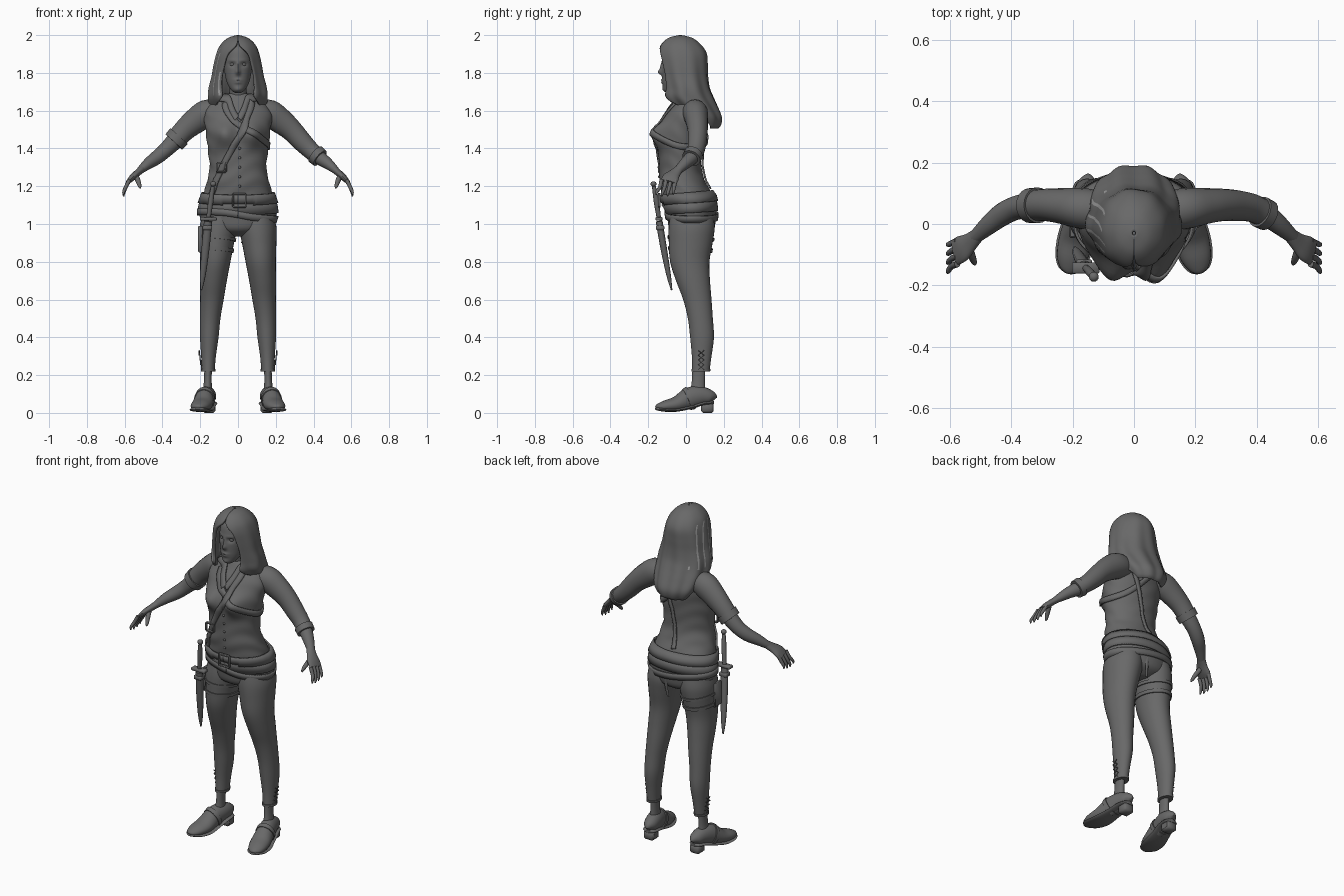
import bpy, bmesh, math
from mathutils import Vector
from mathutils.bvhtree import BVHTree

cube = bpy.data.objects.get("Cube")
if cube:
    bpy.data.objects.remove(cube)


def material(name, value):
    m = bpy.data.materials.new(name)
    m.use_nodes = True
    m.diffuse_color = (value, value, value, 1)
    m.node_tree.nodes["Principled BSDF"].inputs["Base Color"].default_value = m.diffuse_color
    return m


grey = material("dark grey", .14)
pale = material("pale grey", .32)


def finish(name, bm, thick=0):
    bmesh.ops.recalc_face_normals(bm, faces=bm.faces)
    mesh = bpy.data.meshes.new(name)
    bm.to_mesh(mesh)
    bm.free()
    mesh.materials.append(grey)
    mesh.polygons.foreach_set("use_smooth", [True] * len(mesh.polygons))
    mesh.set_sharp_from_angle(angle=math.radians(45))
    ob = bpy.data.objects.new(name, mesh)
    bpy.context.collection.objects.link(ob)
    if thick:
        mod = ob.modifiers.new("thickness", "SOLIDIFY")
        mod.thickness = thick
        mod.offset = 0
    return ob


def spline(pts, k):
    # smooth path through the given rows
    rows = []
    for i in range(len(pts) - 1):
        p, q, r, s = pts[max(i - 1, 0)], pts[i], pts[i + 1], pts[min(i + 2, len(pts) - 1)]
        for step in range(k):
            t = step / k
            rows.append([b + .5 * t * (c - a + t * (2 * a - 5 * b + 4 * c - d + t * (3 * (b - c) + d - a)))
                         for a, b, c, d in zip(p, q, r, s)])
    return rows + [list(pts[-1])]


def loft(name, pts, n=20, k=4, flat=False, side=(0, 1, 0), flip=1, bumps=(), fold=0):
    # rows are x, y, z, radius across, radius along the side axis
    rows, bm, rings = spline(pts, k), bmesh.new(), []
    for i, row in enumerate(rows):
        c = Vector(row[:3])
        a, b = Vector((1, 0, 0)), Vector((0, 1, 0))
        if not flat:
            t = (Vector(rows[min(i + 1, len(rows) - 1)][:3]) - Vector(rows[max(i - 1, 0)][:3])).normalized()
            b = Vector(side)
            b = (b - t * b.dot(t)).normalized()
            a = b.cross(t)
        ring = []
        for j in range(n):
            th = math.tau * j / n
            w = 1 + fold * math.sin(70 * c.z + 4 * math.sin(2 * th))
            v = c + w * (a * max(row[3], .001) * math.cos(th) + b * max(row[4], .001) * math.sin(th))
            if v.y < c.y:
                for bx, bz, sx, sz, amount in bumps:
                    v.y -= amount * math.exp(-((abs(v.x) - bx) / sx) ** 2 - ((v.z - bz) / sz) ** 2)
            v.x *= flip
            ring.append(bm.verts.new(v))
        rings.append(ring)
    for p, q in zip(rings, rings[1:]):
        for j in range(n):
            bm.faces.new((p[j], p[j - 1], q[j - 1], q[j]))
    bm.faces.new(rings[0])
    bm.faces.new(rings[-1])
    return finish(name, bm)


def mix(p, q, t):
    return [a + (b - a) * t for a, b in zip(p, q)]


def band(name, path, i, start, end, extra, **kw):
    # short sleeve hugging one stretch of a path
    ends = [mix(path[i], path[i + 1], t) for t in (start, end)]
    loft(name, [p[:3] + [p[3] + extra, p[4] + extra] for p in ends], k=1, **kw)


def ball(name, loc, size):
    bm = bmesh.new()
    bmesh.ops.create_uvsphere(bm, u_segments=16, v_segments=10, radius=1)
    for v in bm.verts:
        v.co = Vector(loc) + v.co * Vector(size)
    return finish(name, bm)


def box(name, loc, size):
    bm = bmesh.new()
    bmesh.ops.create_cube(bm, size=1)
    for v in bm.verts:
        v.co = Vector(loc) + v.co * Vector(size)
    bmesh.ops.bevel(bm, geom=bm.edges[:], offset=min(size) * .2, segments=1, affect="EDGES")
    return finish(name, bm)


# torso and hips
hips = loft("hips", [(0, .03, .935, .05, .06), (0, .03, .97, .16, .115), (0, .03, 1.03, .2, .128),
                     (0, .028, 1.09, .203, .132), (0, .02, 1.16, .18, .125)], 48, flat=True)
tunic = loft("tunic", [(0, .015, 1.1, .19, .135), (0, 0, 1.17, .178, .13), (0, -.02, 1.23, .163, .12),
                       (0, -.03, 1.3, .15, .112), (0, -.03, 1.4, .16, .115), (0, -.02, 1.5, .172, .115),
                       (0, 0, 1.58, .178, .105), (0, .02, 1.64, .145, .085), (0, .02, 1.67, .095, .068),
                       (0, .02, 1.69, .06, .055)], 64, 6, flat=True, fold=.012,
             bumps=[(.075, 1.475, .058, .06, .058)])
loft("neck", [(0, .02, 1.62, .055, .055), (0, .005, 1.7, .046, .048), (0, -.02, 1.77, .047, .05)], flat=True)

# head with modelled nose, eye sockets, lips and cheeks
loft("head", [(0, -.085, 1.693, .012, .014), (0, -.08, 1.707, .034, .037), (0, -.062, 1.74, .055, .062),
              (0, -.047, 1.78, .067, .079), (0, -.037, 1.83, .074, .09), (0, -.032, 1.88, .073, .092),
              (0, -.03, 1.93, .06, .08), (0, -.03, 1.965, .025, .035)], 72, 7, flat=True,
     bumps=[(0, 1.803, .011, .014, .02), (0, 1.83, .009, .025, .01), (.03, 1.845, .017, .012, -.012),
            (0, 1.762, .022, .006, .007), (0, 1.749, .018, .006, .007), (.03, 1.864, .022, .007, .004),
            (0, 1.712, .02, .012, .006)])
for s in (1, -1):
    ball("eye", (s * .03, -.101, 1.845), (.014, .014, .01))

# long hair open around the face
bm, rings, n = bmesh.new(), [], 72
for z, cy, rx, ry, gap in spline([(1.994, -.03, .005, .006, 0), (1.98, -.03, .05, .06, 0),
                                  (1.945, -.026, .088, .102, .1), (1.9, -.02, .108, .124, .5),
                                  (1.84, -.015, .122, .124, .62), (1.78, -.01, .132, .121, .68),
                                  (1.72, 0, .146, .12, .62), (1.67, .01, .149, .13, .6),
                                  (1.62, .045, .142, .118, 1), (1.565, .085, .125, .1, 1.6),
                                  (1.525, .1, .1, .08, 1.9), (1.51, .1, .085, .065, 2)], 5):
    ring = []
    for j in range(n + 1):
        a = gap + (math.tau - 2 * gap) * j / n
        w = 1 + .035 * min(1, (2 - z) * 3) * math.sin(9 * a + 5 * z)
        ring.append(bm.verts.new((math.sin(a) * rx * w, cy - math.cos(a) * ry * w, z)))
    rings.append(ring)
for p, q in zip(rings, rings[1:]):
    for j in range(n):
        f = bm.faces.new((p[j], p[j + 1], q[j + 1], q[j]))
        c = f.calc_center_median()
        # pale streaks on one side
        f.material_index = int(c.x < -.09 and 1.68 < c.z < 1.93 and j % 5 == 0)
finish("hair", bm, .012).data.materials.append(pale)

# arms, sleeves and hands
arm = [(.1, .04, 1.595, .055, .06), (.165, .05, 1.585, .07, .064), (.23, .058, 1.542, .064, .056),
       (.285, .062, 1.495, .055, .05), (.335, .06, 1.44, .05, .047), (.385, .052, 1.39, .044, .043),
       (.43, .03, 1.352, .041, .041), (.475, -.005, 1.32, .034, .035), (.52, -.045, 1.282, .023, .026)]
for s, cut in ((1, 7), (-1, 5)):
    loft("arm", [p[:3] + (p[3] - .004, p[4] - .004) for p in arm], flip=s)
    loft("sleeve", [p[:3] + (p[3] + .003, p[4] + .003) for p in arm[:cut]], flip=s)
    band("sleeve_cuff", arm, cut - 2, .55, 1.1, .01, flip=s)
    loft("palm", [(.51, -.037, 1.29, .02, .024), (.535, -.06, 1.268, .018, .032),
                  (.56, -.08, 1.245, .017, .044), (.582, -.092, 1.222, .011, .043)], flip=s)
    for i in range(4):
        y, drop = -.055 - .025 * i, .008 * abs(i - 1.6)
        loft("finger", [(.575, y, 1.233, .011, .011), (.594, y - .008, 1.195, .01, .01),
                        (.605, y - .012 - .004 * i, 1.16 + drop, .008, .008),
                        (.605, y - .013 - .005 * i, 1.142 + drop, .003, .003)], 10, flip=s)
    loft("thumb", [(.54, -.075, 1.255, .014, .014), (.528, -.105, 1.225, .013, .012),
                   (.52, -.125, 1.2, .009, .009), (.518, -.132, 1.188, .003, .003)], 10, flip=s)

# legs, trouser hems and lacing
leg = [(.1, .03, 1.04, .09, .115), (.104, .03, .98, .1, .122), (.112, .025, .9, .091, .116),
       (.12, .02, .8, .08, .104), (.13, .037, .7, .071, .09), (.138, .06, .6, .062, .075),
       (.147, .076, .5, .054, .066), (.152, .085, .4, .049, .063), (.156, .083, .3, .039, .052),
       (.158, .078, .22, .034, .046)]
shoe = [(.15, .146, .044, .09, .01), (.152, .13, .044, .118, .034), (.16, .08, .038, .14, .044),
        (.174, .02, .02, .135, .048), (.188, -.05, .006, .088, .056), (.203, -.11, .006, .066, .049),
        (.212, -.147, .012, .048, .03), (.215, -.158, .016, .036, .01)]
up = (0, 0, 1)
for s in (1, -1):
    loft("trouser_leg", leg, 32, flat=True, flip=s)
    band("trouser_hem", leg, 8, .85, 1.02, .004, flat=True, flip=s)
    loft("ankle", [(.158, .068, .25, .02, .034), (.16, .065, .16, .021, .035), (.163, .06, .08, .03, .045)],
         flat=True, flip=s)
    # low heeled shoes
    upper = [(x, y, (lo + hi) / 2, w, (hi - lo) / 2) for x, y, lo, hi, w in shoe]
    loft("shoe_upper", upper, 24, side=up, flip=s)
    loft("shoe_sole", [(x, y, lo + .01, w + .006, .01) for x, y, lo, hi, w in shoe], 16, side=up, flip=s)
    band("shoe_strap", upper, 3, -.05, .25, .006, side=up, flip=s)
    box("shoe_heel", (s * .153, .113, .026), (.066, .066, .052))
    ball("shoe_buckle", (s * .215, .012, .09), (.008, .014, .01))
    for i in range(4):
        z = .23 + .025 * i
        for d in (1, -1):
            x = .193 + .004 * i
            loft("ankle_lace", [(x, .08 - d * .016, z, .003, .003), (x, .08 + d * .016, z + .025, .003, .003)],
                 6, 1, flip=s)

# belts and straps laid on the body surface
verts, polys = [], []
for ob in (hips, tunic):
    polys += [[i + len(verts) for i in p.vertices] for p in ob.data.polygons]
    verts += [v.co.copy() for v in ob.data.vertices]
tree = BVHTree.FromPolygons(verts, polys)


def surface(angle, z, gap=.005):
    out = Vector((math.sin(angle), -math.cos(angle), 0))
    hit = tree.ray_cast(out + Vector((0, 0, z)), -out)[0]
    return (hit or Vector((0, 0, z)) + out * .05) + out * gap


def strap(name, pts, width, gap=.005):
    rows, bm, pairs = spline(pts, 14), bmesh.new(), []
    for i, (a, z) in enumerate(rows):
        p, q = rows[max(i - 1, 0)], rows[min(i + 1, len(rows) - 1)]
        t = Vector(((q[0] - p[0]) * .15, q[1] - p[1])).normalized() * width / 2
        pairs.append([bm.verts.new(surface(a - e * t.y / .15, z + e * t.x, gap)) for e in (-1, 0, 1)])
    for p, q in zip(pairs, pairs[1:]):
        for j in (0, 1):
            bm.faces.new((p[j], q[j], q[j + 1], p[j + 1]))
    finish(name, bm, .009)


def hoop(low, high):
    return [(math.tau * i / 8, low + (high - low) * (1 - math.cos(math.tau * i / 8)) / 2) for i in range(9)]


strap("belt", hoop(1.125, 1.15), .055, .012)
strap("hip_sash", hoop(1.075, 1.1), .06)
strap("low_hip_band", [(a, z - .02 * math.sin(a)) for a, z in hoop(1.05, 1.04)], .035, .008)
strap("chest_strap", [(-.9, 1.645), (0, 1.53), (.9, 1.44), (1.7, 1.41), (2.6, 1.48), (3.5, 1.58), (4.1, 1.64)], .032)
strap("sword_strap", [(.95, 1.65), (.4, 1.57), (0, 1.45), (-.6, 1.29), (-1.1, 1.13)], .03, .008)
strap("back_strap", [(2.3, 1.62), (2.8, 1.42), (3.2, 1.19)], .03, .008)
for s in (1, -1):
    strap("collar", [(s * 1.6, 1.67), (s * .7, 1.655), (s * .04, 1.56)], .035, .008)

# buckles and buttons
for name, a, z, w in (("belt_buckle", .05, 1.125, .034), ("sword_strap_buckle", -.56, 1.3, .024)):
    p = surface(a, z, .018)
    for d in (1, -1):
        box(name, p + Vector((d * w, 0, 0)), (.01, .014, w * 2))
        box(name, p + Vector((0, 0, d * w)), (w * 2, .014, .01))
for i in range(6):
    ball("button", surface(.06, 1.2 + .05 * i, .002), (.007, .006, .007))

# dagger in its scabbard on the right hip
loft("scabbard", [(-.158, -.142, 1.015, .022, .018), (-.172, -.118, .87, .021, .017),
                  (-.186, -.092, .73, .015, .012), (-.194, -.076, .65, .004, .004)], 12)
loft("dagger_grip", [(-.158, -.142, 1.02, .011, .011), (-.144, -.157, 1.12, .014, .014),
                     (-.133, -.17, 1.2, .01, .01)], 12)
ball("dagger_pommel", (-.131, -.172, 1.212), (.016, .016, .014))
box("dagger_guard", (-.157, -.143, 1.027), (.09, .036, .018))
box("scabbard_collar", (-.162, -.137, .98), (.05, .044, .025))

# thigh straps and side sheath
band("thigh_strap_upper", leg, 1, .6, .8, .006, n=32, flip=-1)
band("thigh_strap_lower", leg, 2, .25, .45, .006, n=32, flip=-1)
box("thigh_pouch", (-.2, -.01, .92), (.022, .07, .14))

# loose ends hanging at the back
loft("strap_end", [(.02, .155, 1.06, .012, .004), (.03, .148, .98, .011, .004), (.025, .135, .9, .008, .003)], 8)
